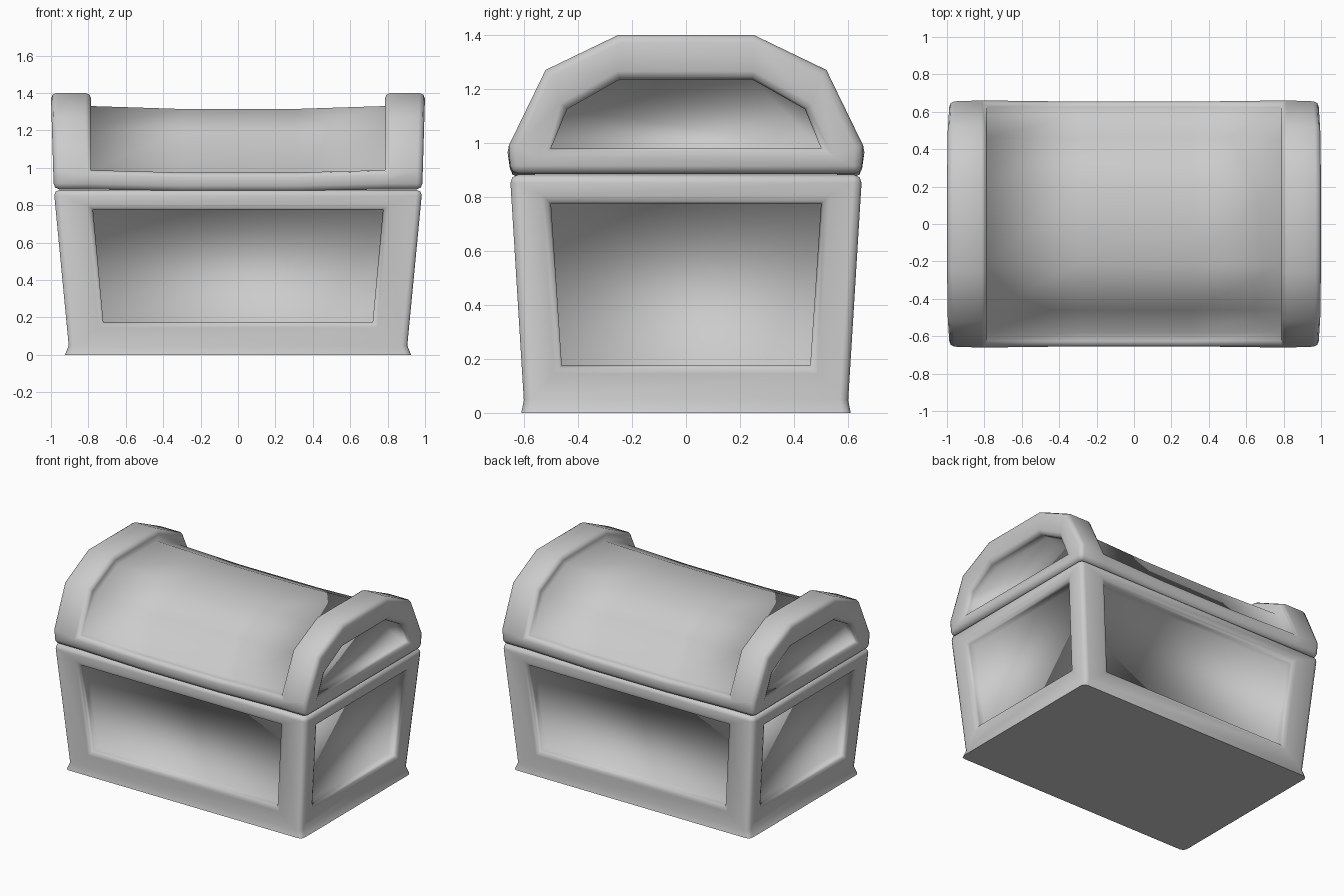
import bpy, bmesh
from mathutils import Vector

if "Cube" in bpy.data.objects:
    bpy.data.objects.remove(bpy.data.objects["Cube"])

DEPTH = 0.075


def edges_between(bm, verts, closed=True):
    pairs = list(zip(verts, verts[1:] + (verts[:1] if closed else [])))
    return [e for e in (bm.edges.get(p) for p in pairs) if e]


def sunken_panel(bm, rim, inward):
    """Walls and floor of a recess behind a rim loop."""
    floor = [bm.verts.new(v.co + Vector(inward) * DEPTH) for v in rim]
    n = len(rim)
    for i in range(n):
        j = (i + 1) % n
        bm.faces.new((rim[i], rim[j], floor[j], floor[i]))
    bm.faces.new(floor)
    return edges_between(bm, rim)


def finish(name, bm, bevel_edges, mouth_z):
    """Round the chosen edges, open the mouth leaving a lip, shade smooth."""
    bmesh.ops.recalc_face_normals(bm, faces=bm.faces[:])
    bmesh.ops.bevel(bm, geom=list(set(bevel_edges)), offset=0.03, segments=2,
                    profile=0.5, affect='EDGES', clamp_overlap=False)
    bmesh.ops.recalc_face_normals(bm, faces=bm.faces[:])
    mouth = [f for f in bm.faces if abs(f.normal.z) > 0.99 and f.calc_area() > 0.1
             and abs(f.calc_center_median().z - mouth_z) < 0.02]
    bmesh.ops.inset_region(bm, faces=mouth, thickness=0.06, use_even_offset=True)
    bmesh.ops.delete(bm, geom=mouth, context='FACES')
    for f in bm.faces:
        f.smooth = True
    for e in bm.edges:
        if all(abs(v.co.z) < 1e-4 for v in e.verts):
            e.smooth = False
    mesh = bpy.data.meshes.new(name)
    bm.to_mesh(mesh)
    bm.free()
    ob = bpy.data.objects.new(name, mesh)
    bpy.context.collection.objects.link(ob)
    return ob


# Chest body: flared foot, tapered sides, one sunken panel per side
bm = bmesh.new()
levels = [(0.925, 0.61, 0), (0.905, 0.60, 0.05), (0.985, 0.652, 0.882)]
corners = [(-1, -1), (1, -1), (1, 1), (-1, 1)]
rings = [[bm.verts.new((sx * hx, sy * hy, z)) for sx, sy in corners]
         for hx, hy, z in levels]
foot, low, top = rings
bm.faces.new(foot)
bm.faces.new(top)
round_edges = []
for i in range(4):
    j = (i + 1) % 4
    bm.faces.new((foot[i], foot[j], low[j], low[i]))
    outer = [low[i], low[j], top[j], top[i]]
    post = (0.72, 0.775) if i % 2 == 0 else (0.46, 0.50)
    out = [Vector((0, -1, 0)), Vector((1, 0, 0)),
           Vector((0, 1, 0)), Vector((-1, 0, 0))][i]
    along = Vector((-out.y, out.x, 0))
    rim = []
    for z, k, s in ((0.175, 0, -1), (0.175, 0, 1), (0.775, 1, 1), (0.775, 1, -1)):
        t = (z - 0.05) / 0.832
        d = low[i].co.lerp(top[i].co, t).dot(out)
        rim.append(bm.verts.new(out * d + along * s * post[k] + Vector((0, 0, z))))
    for a in range(4):
        b = (a + 1) % 4
        bm.faces.new((outer[a], outer[b], rim[b], rim[a]))
    round_edges += sunken_panel(bm, rim, -out)
for i in range(4):
    round_edges += edges_between(bm, [foot[i], low[i], top[i]], False)
round_edges += edges_between(bm, top)
finish("chest_body", bm, round_edges, 0.882)

# Lid: faceted arch with raised ends, sunken barrel top and sunken end panels
bm = bmesh.new()


def mirrored(half):
    return half + [(-y, z) for y, z in reversed(half)]


outer_profile = mirrored([(-0.65, 0.885), (-0.656, 0.99), (-0.52, 1.27), (-0.25, 1.4)])
barrel_profile = mirrored([(-0.58, 0.985), (-0.46, 1.215), (-0.22, 1.33)])
end_profile = mirrored([(-0.50, 0.98), (-0.44, 1.125), (-0.245, 1.235)])
stations = [-1, -0.785, -0.3, 0.3, 0.785, 1]


def end_x(x, z):
    return x * (0.985 + 0.03 * (z - 0.885)) if abs(x) == 1 else x


outer, barrel = [], []
for x in stations:
    sag = 0.012 if abs(x) < 0.5 else 0
    use = range(8) if abs(x) > 0.5 else (0, 1, 6, 7)
    outer.append({k: bm.verts.new((end_x(x, outer_profile[k][1]), outer_profile[k][0],
                                   outer_profile[k][1] - sag)) for k in use})
    if abs(x) < 1:
        barrel.append([bm.verts.new((x, y, z - 1.3 * sag)) for y, z in barrel_profile])
for s in range(5):
    a, b = outer[s], outer[s + 1]
    raised = s in (0, 4)
    for k in (range(7) if raised else (0, 6)):
        bm.faces.new((a[k], b[k], b[k + 1], a[k + 1]))
    bm.faces.new((a[0], a[7], b[7], b[0]))
    if not raised:
        p, q = barrel[s - 1], barrel[s]
        for k in range(5):
            bm.faces.new((p[k], q[k], q[k + 1], p[k + 1]))
        bm.faces.new((a[1], b[1], q[0], p[0]))
        bm.faces.new((a[6], b[6], q[5], p[5]))
for o, b in ((outer[1], barrel[0]), (outer[4], barrel[3])):
    for k in range(5):
        bm.faces.new((o[k + 1], o[k + 2], b[k + 1], b[k]))
round_edges = []
for o, sx in ((outer[0], -1), (outer[5], 1)):
    rim = [bm.verts.new((end_x(sx, z), y, z)) for y, z in end_profile]
    for k in range(5):
        bm.faces.new((o[k + 1], o[k + 2], rim[k + 1], rim[k]))
    bm.faces.new((o[0], o[1], rim[0], rim[5], o[6], o[7]))
    round_edges += sunken_panel(bm, rim, (-sx, 0, 0))
    round_edges += edges_between(bm, [o[k] for k in range(8)])
for o in (outer[1], outer[4]):
    round_edges += edges_between(bm, [o[k] for k in range(1, 7)], False)
for k in (0, 7):
    round_edges += edges_between(bm, [o[k] for o in outer], False)
for k in (1, 6):
    round_edges += edges_between(bm, [o[k] for o in outer[1:5]], False)
finish("chest_lid", bm, round_edges, 0.88)
